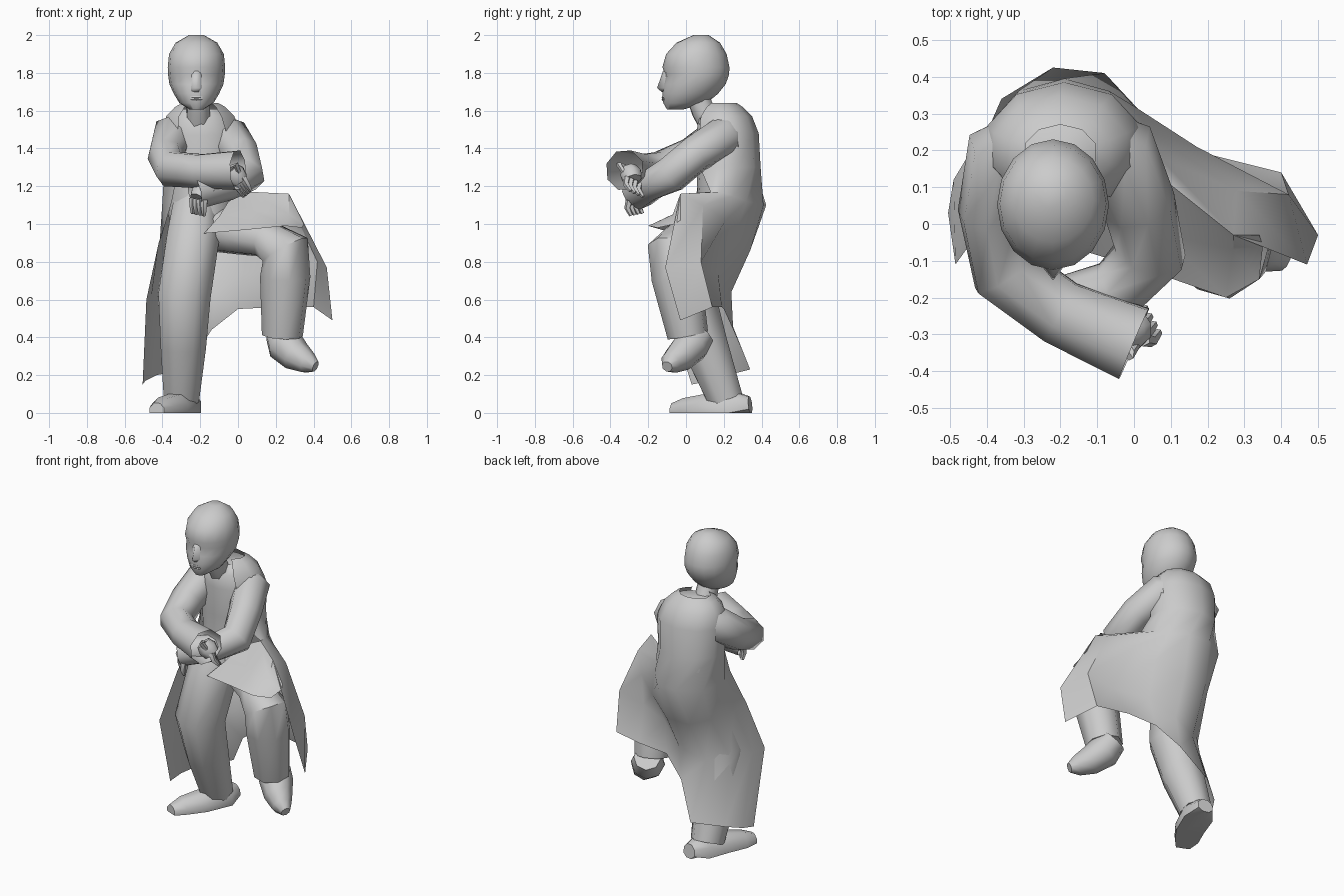
import bpy, bmesh, math
from mathutils import Vector

cube = bpy.data.objects.get("Cube")
if cube:
    bpy.data.objects.remove(cube)

grey = bpy.data.materials.new("plain grey")
grey.use_nodes = True
colour = (0.6, 0.6, 0.6, 1)
grey.diffuse_color = colour
grey.node_tree.nodes["Principled BSDF"].inputs["Base Color"].default_value = colour


def skin(name, rows, closed=True, caps=True, angle=50):
    """Join rows of points into one smooth surface."""
    bm = bmesh.new()
    rings = [[bm.verts.new(p) for p in row] for row in rows]
    count = len(rings[0])
    for low, high in zip(rings, rings[1:]):
        for i in range(count if closed else count - 1):
            j = (i + 1) % count
            bm.faces.new((low[i], low[j], high[j], high[i]))
    if closed and caps:
        bm.faces.new(rings[0][::-1])
        bm.faces.new(rings[-1])
    bmesh.ops.recalc_face_normals(bm, faces=bm.faces)
    mesh = bpy.data.meshes.new(name)
    bm.to_mesh(mesh)
    bm.free()
    mesh.materials.append(grey)
    obj = bpy.data.objects.new(name, mesh)
    bpy.context.collection.objects.link(obj)
    bpy.ops.object.select_all(action='DESELECT')
    obj.select_set(True)
    bpy.context.view_layer.objects.active = obj
    bpy.ops.object.shade_smooth_by_angle(angle=math.radians(angle))
    return obj


def tube(name, path, sides=8, caps=True, floor=None):
    """Round limb through (x, y, z, radius) points."""
    points = [Vector(p[:3]) for p in path]
    last = len(points) - 1
    rows, previous, side = [], None, None
    for i, centre in enumerate(points):
        tangent = (points[min(i + 1, last)] - points[max(i - 1, 0)]).normalized()
        if previous is None:
            side = tangent.orthogonal().normalized()
        else:
            side = previous.rotation_difference(tangent) @ side
        previous = tangent
        other = tangent.cross(side)
        row = []
        for k in range(sides):
            a = math.tau * (k + 0.5) / sides
            p = centre + path[i][3] * (side * math.cos(a) + other * math.sin(a))
            if floor is not None:
                p.z = max(p.z, floor)
            row.append(p)
        rows.append(row)
    return skin(name, rows, caps=caps)


def oval(x, z, front, back, half, start=0, sweep=360, sides=16):
    """Horizontal oval, or an arc of it, counted in degrees from the front."""
    steps = sides if sweep == 360 else sides + 1
    row = []
    for k in range(steps):
        a = math.radians(start + sweep * k / sides)
        y = (front + back) / 2 - (back - front) / 2 * math.cos(a)
        row.append((x + half * math.sin(a), y, z))
    return row


# Head: height, front, back, half width
head_x = -0.22
head = [(1.605, -.1, -.02, .035), (1.64, -.12, .11, .09), (1.69, -.125, .17, .12),
        (1.74, -.12, .21, .143), (1.79, -.11, .228, .15), (1.83, -.125, .23, .152),
        (1.9, -.105, .215, .145), (1.96, -.05, .18, .11), (2, .04, .12, .04)]
skin("head", [oval(head_x, z, f, b, w) for z, f, b, w in head])
tube("neck", [(-.21, .15, 1.5, .07), (-.21, .09, 1.6, .065), (-.21, .06, 1.68, .062)])
skin("nose", [[(head_x - w, -.105, z), (head_x, y, z), (head_x + w, -.105, z)]
              for z, w, y in [(1.7, .035, -.13), (1.72, .038, -.153), (1.81, .022, -.122)]],
     angle=80)
for z in (1.66, 1.672):
    tube("lip", [(head_x - .03, -.112, z, .005), (head_x, -.121, z, .008),
                 (head_x + .03, -.112, z, .005)], sides=6)

# Torso: height, centre, front, back, half width
torso = [(.98, -.2, .03, .36, .17), (1.1, -.2, .05, .41, .2), (1.3, -.19, .04, .395, .21),
         (1.48, -.19, .04, .385, .22), (1.57, -.2, .05, .35, .19), (1.62, -.2, .09, .3, .14)]
skin("shirt", [oval(x, z - .01, f + .015, b - .02, w - .02) for z, x, f, b, w in torso])

# Coat: rows run from the right front edge round the back to the left one
shoulders = [oval(x, z, f, b, w, 36, 288, 8)[::-1] for z, x, f, b, w in torso[:1:-1]]
collar = oval(-.2, 1.64, .12, .27, .1, 36, 288, 8)[::-1]
waist = [(-.35, .05, 1.12), (-.4, .18, 1.12), (-.36, .34, 1.1), (-.22, .425, 1.1),
         (-.08, .41, 1.1), (0, .32, 1.12), (.04, .25, 1.15), (.07, .18, 1.17), (.07, .13, 1.17)]
hip = [(-.42, -.02, .9), (-.415, .1, .9), (-.35, .25, .88), (-.26, .34, .86),
       (-.1, .34, .86), (.06, .26, .94), (.17, .21, 1.02), (.28, .09, 1.1), (.27, -.03, 1.16)]
knee = [(-.485, -.11, .6), (-.46, -.02, .6), (-.39, .11, .6), (-.28, .2, .58),
        (-.12, .24, .64), (.03, .17, .74), (.24, .09, .76), (.42, .08, .8), (.47, -.11, .77)]
hem = [(-.505, .03, .15), (-.49, .12, .17), (-.43, .22, .2), (-.27, .34, .23),
       (-.14, .25, .44), (0, .2, .55), (.2, .19, .56), (.4, .14, .56), (.5, -.03, .49)]
skin("coat", [collar, *shoulders, waist, hip, knee, hem], closed=False)

# Coat flap lying over the raised thigh
skin("lap_flap", [
    [(-.05, .1, 1.12), (.07, .13, 1.17), (.27, -.03, 1.16), (.34, -.03, 1.02)],
    [(-.1, .02, 1.04), (.08, -.03, 1.07), (.27, -.07, 1.05), (.35, -.06, 1)],
    [(-.18, -.06, .95), (.05, -.13, .97), (.25, -.2, .99), (.34, -.15, .98)]], closed=False)

# Legs and shoes
tube("right_leg", [(-.22, .2, 1.12, .13), (-.24, .09, .92, .15), (-.285, .02, .62, .15),
                   (-.29, .1, .36, .13), (-.3, .21, .07, .1)])
tube("left_leg", [(-.14, .2, .98, .13), (0, .07, .945, .11), (.14, -.02, .925, .105),
                  (.25, -.07, .865, .135), (.25, -.05, .72, .135), (.235, .01, .41, .11)])
tube("right_shoe", [(-.26, .34, .04, .05), (-.28, .25, .03, .095), (-.34, .1, .015, .09),
                    (-.4, 0, .01, .075), (-.43, -.07, .01, .045)], floor=0)
tube("left_shoe", [(.22, .08, .42, .08), (.25, .03, .36, .1), (.31, -.03, .3, .085),
                   (.37, -.08, .265, .06), (.41, -.1, .245, .03)])

# Sleeves with open cuffs
tube("right_sleeve", [(-.25, .25, 1.5, .08), (-.35, .19, 1.47, .11), (-.38, .03, 1.36, .1),
                      (-.35, -.13, 1.29, .1), (-.2, -.24, 1.28, .095), (0, -.325, 1.285, .11)],
     caps=False)
tube("left_sleeve", [(-.15, .25, 1.5, .08), (-.045, .2, 1.46, .11), (.015, .05, 1.37, .1),
                     (.045, -.08, 1.26, .1), (-.05, -.18, 1.21, .085), (-.23, -.25, 1.17, .095)],
     caps=False)


def hand(name, wrist, knuckles, tips, spread):
    """Palm, four curled fingers and a thumb."""
    wrist, knuckles, tips, spread = map(Vector, (wrist, knuckles, tips, spread))
    tube(name + "_palm", [(*wrist, .045), (*wrist.lerp(knuckles, .5), .06), (*knuckles, .05)])
    for i in range(4):
        offset = spread * (i - 1.5)
        bend = knuckles.lerp(tips, .5) + offset + Vector((0, -.015, 0))
        tube(name + "_finger", [(*(knuckles + offset), .02), (*bend, .017),
                                (*(tips + offset), .01)], sides=5)
    thumb = wrist + spread * 2.5
    tube(name + "_thumb", [(*wrist, .02), (*thumb, .017),
                           (*thumb.lerp(tips, .5), .01)], sides=5)


hand("right_hand", (-.04, -.3, 1.29), (.01, -.28, 1.23), (.05, -.26, 1.16), (.012, -.022, .01))
hand("left_hand", (-.18, -.24, 1.18), (-.21, -.27, 1.13), (-.21, -.26, 1.05), (.02, -.02, -.004))
